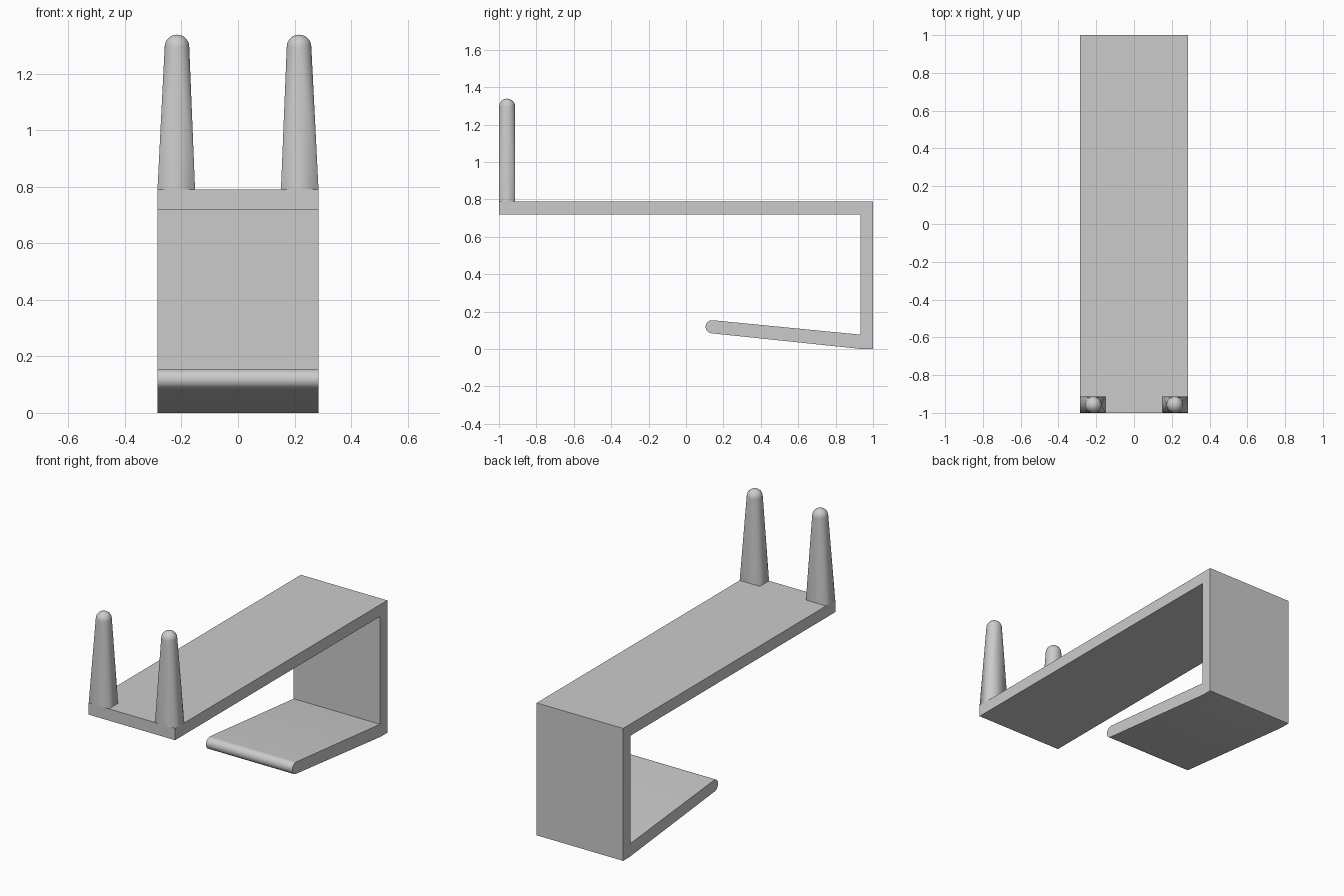
import bpy, bmesh
from math import pi, sin, cos, atan2, radians

cube = bpy.data.objects.get("Cube")
if cube:
    bpy.data.objects.remove(cube, do_unlink=True)

grey = bpy.data.materials.new("plain grey")
grey.use_nodes = True
COLOUR = (0.6, 0.6, 0.6, 1)
grey.diffuse_color = COLOUR
grey.node_tree.nodes["Principled BSDF"].inputs["Base Color"].default_value = COLOUR

HALF = 0.285      # half width of the strip
DECK = 0.79       # top of the long shelf


def finish(bm, name):
    bmesh.ops.recalc_face_normals(bm, faces=bm.faces)
    mesh = bpy.data.meshes.new(name)
    bm.to_mesh(mesh)
    bm.free()
    mesh.materials.append(grey)
    obj = bpy.data.objects.new(name, mesh)
    bpy.context.collection.objects.link(obj)
    bpy.ops.object.select_all(action='DESELECT')
    obj.select_set(True)
    bpy.context.view_layer.objects.active = obj
    bpy.ops.object.shade_smooth_by_angle(angle=radians(30))
    return obj


# Bent strip: side profile with a sloping, round-nosed lower arm
tilt = atan2(0.075, 0.79)
nose_y, nose_z, nose_r = 0.14, 0.119, 0.035
nose = []
for i in range(17):
    a = -pi / 2 - tilt - pi * i / 16
    nose.append((nose_y + nose_r * cos(a), nose_z + nose_r * sin(a)))
profile = [(-1, 0.72), (-1, DECK), (1, DECK), (1, 0), (0.94, 0)]
profile += nose + [(0.932, 0.077), (0.932, 0.72)]

bm = bmesh.new()
side = bm.faces.new([bm.verts.new((-HALF, y, z)) for y, z in profile])
ext = bmesh.ops.extrude_face_region(bm, geom=[side])
bmesh.ops.translate(bm, vec=(2 * HALF, 0, 0),
                    verts=[v for v in ext["geom"] if isinstance(v, bmesh.types.BMVert)])
finish(bm, "bent_strip")


# Prongs: rectangular foot blending into a round, domed tip
def prong(name, sign):
    bm = bmesh.new()
    r, cy, tip = 0.0435, -0.9565, 1.295
    cx = sign * 0.216
    for x in (0.152, HALF):
        for y in (-1, cy + r):
            bm.verts.new((sign * x, y, DECK))
    for ring in range(8):
        lat = pi / 2 * ring / 8
        for k in range(32):
            a = 2 * pi * k / 32
            bm.verts.new((cx + r * cos(lat) * cos(a), cy + r * cos(lat) * sin(a),
                          tip + r * sin(lat)))
    bm.verts.new((cx, cy, tip + r))
    bmesh.ops.convex_hull(bm, input=bm.verts[:])
    finish(bm, name)


prong("left_prong", 1)
prong("right_prong", -1)
